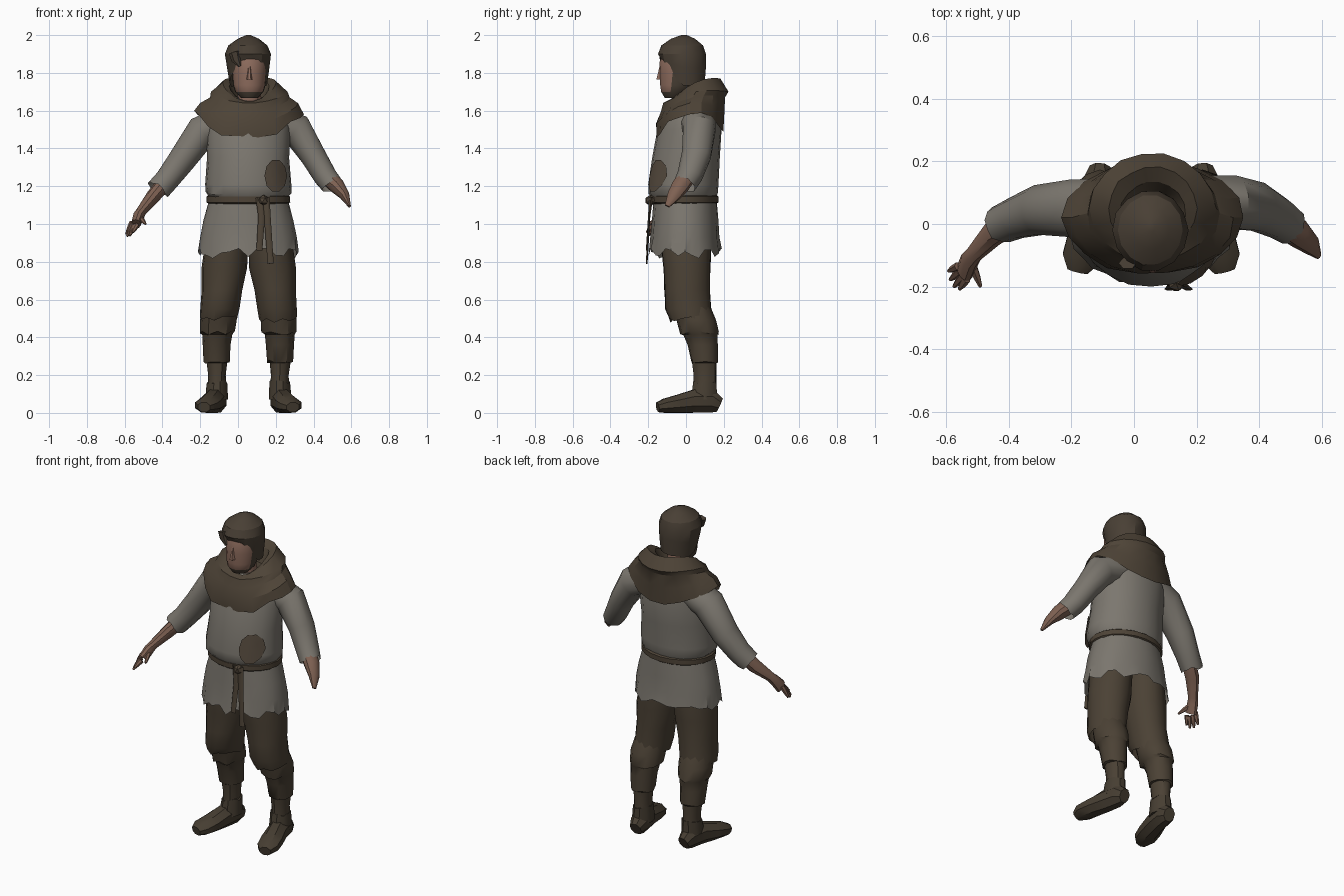
import bpy, bmesh, math, random
from mathutils import Vector

random.seed(4)
TAU = math.tau
CX = 0.055  # body centre line


def material(name, rgb):
    m = bpy.data.materials.new(name)
    m.diffuse_color = (*rgb, 1)
    return m


LINEN = material("grey_linen", (0.200, 0.184, 0.158))
TROUSER = material("brown_trouser_cloth", (0.070, 0.053, 0.035))
WOOL = material("brown_wool", (0.076, 0.057, 0.038))
LEATHER = material("boot_leather", (0.062, 0.048, 0.032))
HAIR = material("dark_hair", (0.066, 0.050, 0.035))
SKIN = material("skin", (0.270, 0.150, 0.110))
TAN = material("weathered_skin", (0.210, 0.120, 0.085))
PATCH = material("patch_cloth", (0.088, 0.066, 0.046))


def finish(bm, name, mats, angle=35):
    bmesh.ops.recalc_face_normals(bm, faces=bm.faces[:])
    me = bpy.data.meshes.new(name)
    bm.to_mesh(me)
    bm.free()
    for m in mats:
        me.materials.append(m)
    for p in me.polygons:
        p.use_smooth = True
    me.set_sharp_from_angle(angle=math.radians(angle))
    ob = bpy.data.objects.new(name, me)
    bpy.context.collection.objects.link(ob)
    return ob


def skin_rings(bm, rings, cap_start, cap_end):
    n = len(rings[0])
    vs = [[bm.verts.new(p) for p in r] for r in rings]
    for a, b in zip(vs, vs[1:]):
        for i in range(n):
            j = (i + 1) % n
            bm.faces.new((a[i], a[j], b[j], b[i]))
    if cap_start:
        bm.faces.new(vs[0])
    if cap_end:
        bm.faces.new(vs[-1])


def loft(name, rings, mats, n=16, caps=(True, True), rough=0.0, fold=0.0, angle=35):
    """Stacked ellipses: cx, cy, z, rx, ry, tilt to the back, bend, ragged amount, fold share."""
    out = []
    for r in rings:
        cx, cy, z, rx, ry, tilt, bend, jag, share = (*r, *(0,) * (9 - len(r)))
        ring = []
        for i in range(n):
            t = TAU * i / n
            s = 1 + random.uniform(-rough, rough) + fold * share * (-1) ** i
            dz = tilt * math.sin(t) + bend * math.sin(t) ** 2 + random.uniform(-jag, jag)
            ring.append((cx + rx * s * math.cos(t), cy + ry * s * math.sin(t), z + dz))
        out.append(ring)
    bm = bmesh.new()
    skin_rings(bm, out, *caps)
    return finish(bm, name, mats, angle)


def tube(name, pts, mats, n=10, caps=(True, True), ragged=0.0):
    """Path of x, y, z, sideways radius, upright radius."""
    P = [Vector(p[:3]) for p in pts]
    out = []
    for k, p in enumerate(pts):
        d = (P[min(k + 1, len(P) - 1)] - P[max(k - 1, 0)]).normalized()
        ref = Vector((0, 1, 0)) if abs(d.y) < 0.8 else Vector((1, 0, 0))
        u = (ref - d * ref.dot(d)).normalized()
        v = d.cross(u)
        ring = []
        for i in range(n):
            t = TAU * (i + 0.5) / n
            slip = random.uniform(-ragged, ragged) if k == len(P) - 1 else 0
            ring.append(P[k] + u * p[3] * math.cos(t) + v * p[4] * math.sin(t) + d * slip)
        out.append(ring)
    bm = bmesh.new()
    skin_rings(bm, out, *caps)
    return finish(bm, name, mats)


# Tunic body, bagging over the belt
loft("tunic_body", [
    (CX, -.01, 1.13, .200, .165), (CX, -.015, 1.165, .227, .185, 0, 0, .012),
    (CX, -.015, 1.21, .230, .187), (CX, 0, 1.35, .217, .180), (CX, .02, 1.50, .222, .170),
    (CX, .03, 1.60, .200, .135), (CX, .03, 1.66, .11, .09)], [LINEN], n=20, rough=.012)

# Pleated skirt with torn hem
loft("tunic_skirt", [
    (CX, -.005, .845, .264, .190, 0, 0, .028, 1), (CX, -.005, .93, .254, .180, 0, 0, 0, .8),
    (CX, -.005, 1.02, .238, .174, 0, 0, 0, .4), (CX, -.005, 1.14, .205, .168)],
    [LINEN], n=32, caps=(False, True), rough=.012, fold=.018)

# Belt and its hanging ends
loft("belt", [(CX, -.008, z, r, r - .042) for z, r in
              ((1.105, .208), (1.115, .222), (1.145, .222), (1.155, .208))], [WOOL], n=20, rough=.008)
for x, low, lean in ((.125, .86, -.012), (.155, .79, .018)):
    tube("belt_end", [(x - .01, -.185, 1.14, .012, .022), (x, -.195, 1.04, .007, .018),
                      (x + lean, -.208, low, .005, .016)], [WOOL], n=6)
bm = bmesh.new()
bmesh.ops.create_icosphere(bm, subdivisions=1, radius=.03)
bmesh.ops.translate(bm, verts=bm.verts[:], vec=(.135, -.188, 1.125))
finish(bm, "belt_knot", [WOOL])

# Cloth patch laid over the belly
bm = bmesh.new()


def patch_point(x, z):
    t = (z - 1.21) / .14
    rx, ry, cy = .232 - .013 * t, .189 - .007 * t, -.015 + .015 * t
    return bm.verts.new((x, cy - .009 - ry * math.sqrt(max(0, 1 - ((x - CX) / rx) ** 2)), z))


mid = patch_point(.2, 1.255)
loops = [[patch_point(.2 + .06 * k * math.cos(TAU * i / 10), 1.255 + .088 * k * math.sin(TAU * i / 10))
          for i in range(10)] for k in (.5, 1)]
for i in range(10):
    j = (i + 1) % 10
    bm.faces.new((mid, loops[0][i], loops[0][j]))
    bm.faces.new((loops[0][i], loops[1][i], loops[1][j], loops[0][j]))
finish(bm, "belly_patch", [PATCH])

# Shoulder cowl with hood folded down around the neck
loft("cowl", [
    (.06, .02, 1.59, .288, .182, .02, -.12, .015), (.06, .02, 1.64, .258, .182, .03, -.08),
    (.06, .035, 1.67, .212, .172, .04, -.04), (.06, .052, 1.70, .200, .172, .03, -.03),
    (.06, .05, 1.75, .142, .132, .06, -.04), (.06, .03, 1.73, .105, .105, .05, -.04),
    (.06, .03, 1.66, .070, .070)], [WOOL], n=18, caps=(False, True), rough=.022, angle=28)
loft("neck", [(.06, .0, 1.60, .075, .065), (.06, -.01, 1.68, .062, .060), (.06, -.02, 1.77, .062, .06)],
     [SKIN], n=12)

# Head, with beard faces chosen by height and depth
head = loft("head", [
    (.06, -.065, 1.668, .045, .048), (.06, -.055, 1.70, .075, .078), (.06, -.045, 1.735, .086, .093),
    (.06, -.035, 1.80, .092, .105), (.06, -.03, 1.86, .096, .111), (.06, -.02, 1.93, .08, .09)],
    [SKIN, HAIR], n=18)
for p in head.data.polygons:
    if p.center.z < 1.705 or (p.center.y > -.075 and p.center.z < 1.80):
        p.material_index = 1
loft("nose", [(.06, -.138, 1.765, .016, .022), (.06, -.135, 1.79, .012, .018),
              (.06, -.132, 1.84, .008, .008)], [SKIN], n=6)
loft("hair", [
    (.055, -.015, 1.735, .100, .118, -.06, .08, .012), (.055, -.018, 1.83, .112, .125, -.025, .035),
    (.052, -.02, 1.90, .121, .129), (.052, -.02, 1.945, .104, .112), (.055, -.015, 1.98, .058, .066),
    (.055, -.01, 2.0, .012, .015)], [HAIR], n=14, caps=(False, True), rough=.02, angle=28)
tube("hair_lock", [(-.02, -.125, 1.91, .02, .03), (-.01, -.128, 1.87, .012, .025),
                   (.01, -.132, 1.835, .004, .008)], [HAIR], n=6)

# Sleeves with torn cuffs
tube("right_sleeve", [(-.06, .05, 1.55, .10, .085), (-.19, .05, 1.49, .095, .090),
                      (-.30, .045, 1.335, .082, .075), (-.375, .02, 1.235, .068, .066),
                      (-.42, .0, 1.185, .062, .066)], [LINEN], n=12, caps=(True, False), ragged=.014)
tube("left_sleeve", [(.17, .06, 1.55, .10, .085), (.31, .07, 1.50, .088, .090),
                     (.395, .055, 1.365, .080, .070), (.46, .02, 1.255, .068, .064),
                     (.495, -.005, 1.21, .060, .060)], [LINEN], n=12, caps=(True, False), ragged=.014)

# Bare forearms, the left one tapering to a stump
tube("right_forearm", [(-.37, .02, 1.24, .042, .042), (-.45, -.03, 1.145, .042, .038),
                       (-.51, -.095, 1.07, .029, .027), (-.525, -.115, 1.045, .033, .030),
                       (-.54, -.15, 1.00, .040, .026)], [TAN])
tube("left_forearm", [(.45, .02, 1.27, .045, .045), (.525, -.03, 1.20, .047, .042),
                      (.565, -.065, 1.15, .036, .027), (.59, -.10, 1.095, .014, .008)], [TAN])

# Fingers: knuckle start to tip
for start, tip in (((-.56, -.135, 1.01), (-.592, -.150, .945)), ((-.555, -.15, .995), (-.587, -.178, .935)),
                   ((-.545, -.165, .99), (-.575, -.200, .938)), ((-.535, -.175, .995), (-.558, -.208, .955)),
                   ((-.515, -.135, 1.03), (-.490, -.200, 1.00))):
    a, b = Vector(start), Vector(tip)
    tube("finger", [(*a, .015, .015), (*a.lerp(b, .55), .012, .012), (*b, .006, .006)], [TAN], n=6)

# Legs, wraps and boots on both sides
for side, s in (("right", -1), ("left", 1)):
    def leg(rows):
        return [(CX + s * r[0], *r[1:]) for r in rows]

    loft(side + "_trouser_leg", leg([
        (.158, .025, .495, .100, .112, 0, 0, .022), (.152, .012, .55, .103, .124),
        (.142, .006, .65, .108, .122), (.127, .005, .77, .122, .126), (.115, .0, .90, .115, .135),
        (.11, .0, 1.0, .10, .13)]), [TROUSER], n=14, caps=(False, True), rough=.025)
    loft(side + "_calf_wrap", leg([
        (.166, .10, .10, .052, .060), (.166, .10, .20, .047, .060), (.167, .098, .265, .055, .064),
        (.168, .098, .27, .068, .070, 0, 0, .01), (.168, .087, .36, .074, .080),
        (.166, .077, .415, .080, .090), (.164, .07, .425, .094, .102, 0, 0, .014),
        (.160, .055, .49, .097, .103), (.155, .03, .56, .09, .10)]), [TROUSER], n=12, rough=.025)
    loft(side + "_boot_cuff", leg([
        (.168, .095, .07, .060, .075), (.167, .098, .125, .057, .068), (.166, .10, .165, .054, .064, 0, 0, .01)]),
        [LEATHER], n=10)
    tube(side + "_boot", leg([
        (.163, .178, .042, .036, .042), (.167, .135, .062, .055, .066), (.182, .045, .062, .058, .066),
        (.205, -.04, .048, .066, .052), (.225, -.11, .038, .064, .041), (.235, -.15, .03, .036, .028)]),
        [LEATHER], n=8)
